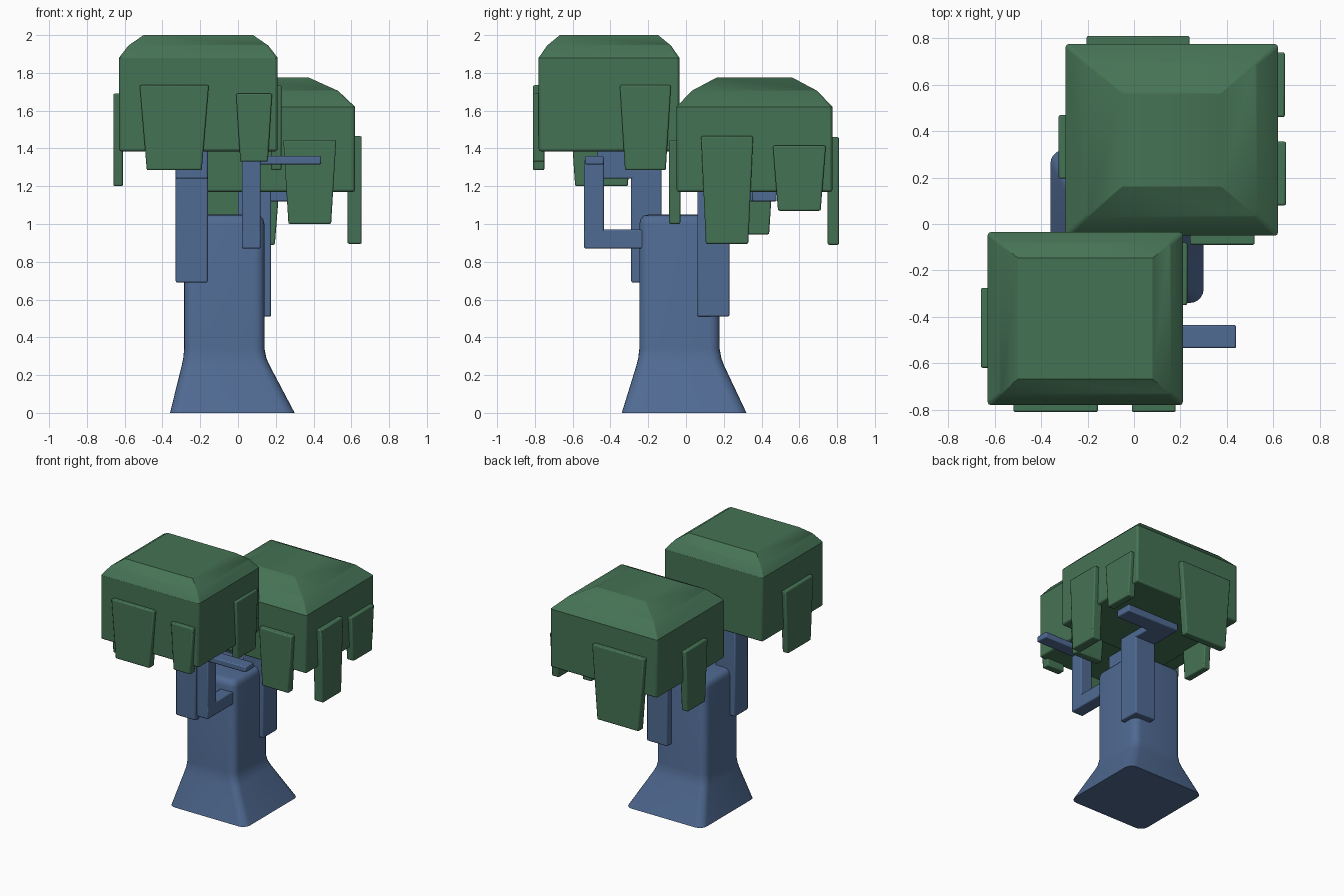
import bpy, bmesh, math

if "Cube" in bpy.data.objects:
    bpy.data.objects.remove(bpy.data.objects["Cube"])


def material(name, rgb):
    m = bpy.data.materials.new(name)
    m.diffuse_color = (*rgb, 1)
    m.use_nodes = True
    m.node_tree.nodes["Principled BSDF"].inputs["Base Color"].default_value = m.diffuse_color
    return m


BARK = material("bark_blue", (0.08, 0.145, 0.29))
LEAF = material("leaf_green", (0.06, 0.17, 0.09))


def loft(name, rings, mat, bevel=0.0, angle=35):
    """Skin closed rings of points in order and cap both ends."""
    bm = bmesh.new()
    vs = [[bm.verts.new(p) for p in r] for r in rings]
    n = len(vs[0])
    for a, b in zip(vs, vs[1:]):
        for i in range(n):
            j = (i + 1) % n
            bm.faces.new((a[i], a[j], b[j], b[i]))
    bm.faces.new(vs[0][::-1])
    bm.faces.new(vs[-1])
    bmesh.ops.recalc_face_normals(bm, faces=bm.faces)
    me = bpy.data.meshes.new(name)
    bm.to_mesh(me)
    bm.free()
    ob = bpy.data.objects.new(name, me)
    bpy.context.collection.objects.link(ob)
    me.materials.append(mat)
    if bevel:
        mod = ob.modifiers.new("edge", 'BEVEL')
        mod.width = bevel
        mod.segments = 2
        mod.limit_method = 'ANGLE'
        mod.angle_limit = math.radians(60)
    bpy.context.view_layer.objects.active = ob
    ob.select_set(True)
    bpy.ops.object.shade_smooth_by_angle(angle=math.radians(angle))
    ob.select_set(False)
    return ob


def rect(x0, x1, y0, y1, z):
    return [(x0, y0, z), (x1, y0, z), (x1, y1, z), (x0, y1, z)]


def round_rect(x0, x1, y0, y1, z, r, k=5):
    pts = []
    for q, (cx, cy) in enumerate([(x1 - r, y1 - r), (x0 + r, y1 - r),
                                  (x0 + r, y0 + r), (x1 - r, y0 + r)]):
        for i in range(k + 1):
            a = math.pi / 2 * (q + i / k)
            pts.append((cx + r * math.cos(a), cy + r * math.sin(a), z))
    return pts


def box(name, x, y, z):
    return loft(name, [rect(*x, *y, z[0]), rect(*x, *y, z[1])], BARK, 0.008)


def canopy(name, x, y, levels):
    # levels: (z, x inset, y inset)
    loft(name, [rect(x[0] + i, x[1] - i, y[0] + j, y[1] - j, z) for z, i, j in levels],
         LEAF, 0.012, 25)


def leaf(name, axis, depth, u, z, taper=0.03):
    # tapered slab hanging on a canopy side; axis is the one it faces along
    rings = []
    for h, t in ((z[0], taper), (z[1], 0)):
        span = (u[0] + t, u[1] - t)
        rings.append(rect(*depth, *span, h) if axis == 'x' else rect(*span, *depth, h))
    loft(name, rings, LEAF, 0.008)


# Flared trunk with rounded corners and top
loft("trunk", [round_rect(*r) for r in [
    (-0.36, 0.30, -0.34, 0.32, 0, 0.06),
    (-0.298, 0.168, -0.263, 0.202, 0.25, 0.055),
    (-0.290, 0.150, -0.253, 0.187, 0.29, 0.055),
    (-0.285, 0.14, -0.247, 0.178, 0.34, 0.055),
    (-0.285, 0.14, -0.247, 0.178, 1.00, 0.055),
    (-0.278, 0.133, -0.240, 0.171, 1.027, 0.05),
    (-0.262, 0.117, -0.224, 0.155, 1.044, 0.04),
    (-0.235, 0.09, -0.197, 0.128, 1.05, 0.02)]], BARK)

# Branch carrying the front canopy
box("front_branch_post", (-0.33, -0.16), (-0.29, -0.13), (0.69, 1.42))
box("front_branch_arm", (-0.33, -0.16), (-0.47, -0.13), (1.24, 1.42))

# Branch carrying the back canopy
box("back_branch_post", (0.0, 0.175), (0.06, 0.23), (0.51, 1.24))
box("back_branch_arm", (0.0, 0.175), (0.06, 0.48), (1.12, 1.24))
box("back_branch_twig", (0.0, 0.45), (0.35, 0.48), (1.12, 1.20))

# Thin elbow branch at the front
box("elbow_branch_base", (0.02, 0.12), (-0.54, -0.225), (0.87, 0.97))
box("elbow_branch_post", (0.02, 0.12), (-0.54, -0.435), (0.87, 1.34))
box("elbow_branch_twig", (0.02, 0.44), (-0.535, -0.435), (1.315, 1.36))

# Faceted canopies
canopy("front_canopy", (-0.63, 0.21), (-0.78, -0.035),
       [(1.385, 0, 0), (1.88, 0, 0), (1.945, 0.05, 0.045), (2.0, 0.13, 0.112)])
canopy("back_canopy", (-0.295, 0.62), (-0.05, 0.775),
       [(1.17, 0, 0), (1.62, 0, 0), (1.705, 0.09, 0.08), (1.775, 0.245, 0.212)])

# Hanging leaf slabs: name, axis, depth, span, height
for args in [
    ("front_canopy_leaf_front_wide", 'y', (-0.81, -0.75), (-0.52, -0.155), (1.285, 1.735), 0.037),
    ("front_canopy_leaf_front_narrow", 'y', (-0.81, -0.75), (-0.01, 0.18), (1.33, 1.69), 0.022),
    ("front_canopy_leaf_left", 'x', (-0.66, -0.61), (-0.62, -0.275), (1.20, 1.69), 0.033),
    ("front_canopy_leaf_right", 'x', (0.175, 0.23), (-0.35, -0.08), (1.285, 1.735), 0.027),
    ("back_canopy_leaf_front", 'y', (-0.09, -0.03), (0.24, 0.52), (1.0, 1.445), 0.027),
    ("back_canopy_leaf_right_long", 'x', (0.58, 0.655), (0.08, 0.355), (0.895, 1.465), 0.025),
    ("back_canopy_leaf_right_short", 'x', (0.59, 0.65), (0.46, 0.74), (1.07, 1.415), 0.027),
    ("back_canopy_leaf_back", 'y', (0.75, 0.81), (-0.205, 0.24), (0.89, 1.46), 0.045),
    ("back_canopy_leaf_left", 'x', (-0.325, -0.27), (0.195, 0.47), (0.945, 1.42), 0.03),
]:
    leaf(*args)
